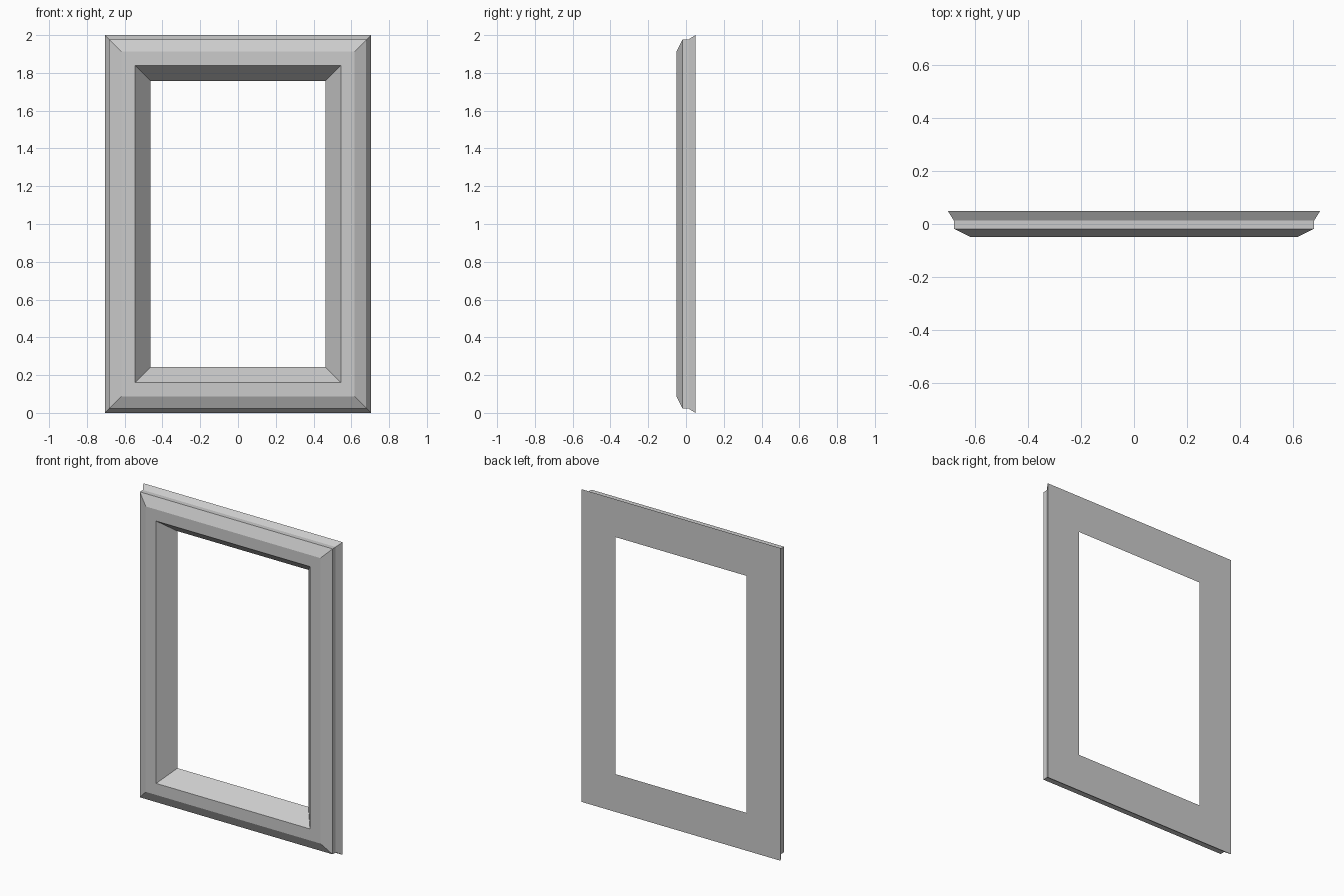
import bpy
import bmesh

if "Cube" in bpy.data.objects:
    bpy.data.objects.remove(bpy.data.objects["Cube"], do_unlink=True)

HALF_W, HALF_H = 0.705, 1.0

# Moulding cross-section: (inset from the outer edge, depth y)
PROFILE = [
    (0.0, 0.05),       # back outer edge
    (0.023, 0.013),    # back flare
    (0.023, -0.018),   # side band
    (0.087, -0.05),    # front chamfer
    (0.161, -0.05),    # front flat
    (0.242, 0.05),     # sloped inner reveal
]

# One grey for the whole frame
grey = bpy.data.materials.new("plain_grey")
grey.use_nodes = True
colour = (0.6, 0.6, 0.6, 1.0)
grey.diffuse_color = colour
grey.node_tree.nodes["Principled BSDF"].inputs["Base Color"].default_value = colour

# Sweep the cross-section around the four mitred corners
bm = bmesh.new()
corners = [(-1, -1), (1, -1), (1, 1), (-1, 1)]
rings = [[bm.verts.new((sx * (HALF_W - d), y, HALF_H + sz * (HALF_H - d)))
          for d, y in PROFILE] for sx, sz in corners]
n = len(PROFILE)
for c in range(4):
    a, b = rings[c], rings[(c + 1) % 4]
    for i in range(n):
        j = (i + 1) % n
        bm.faces.new((a[i], b[i], b[j], a[j]))
bmesh.ops.recalc_face_normals(bm, faces=bm.faces)

mesh = bpy.data.meshes.new("picture_frame")
bm.to_mesh(mesh)
bm.free()
mesh.materials.append(grey)
frame = bpy.data.objects.new("picture_frame", mesh)
bpy.context.scene.collection.objects.link(frame)
